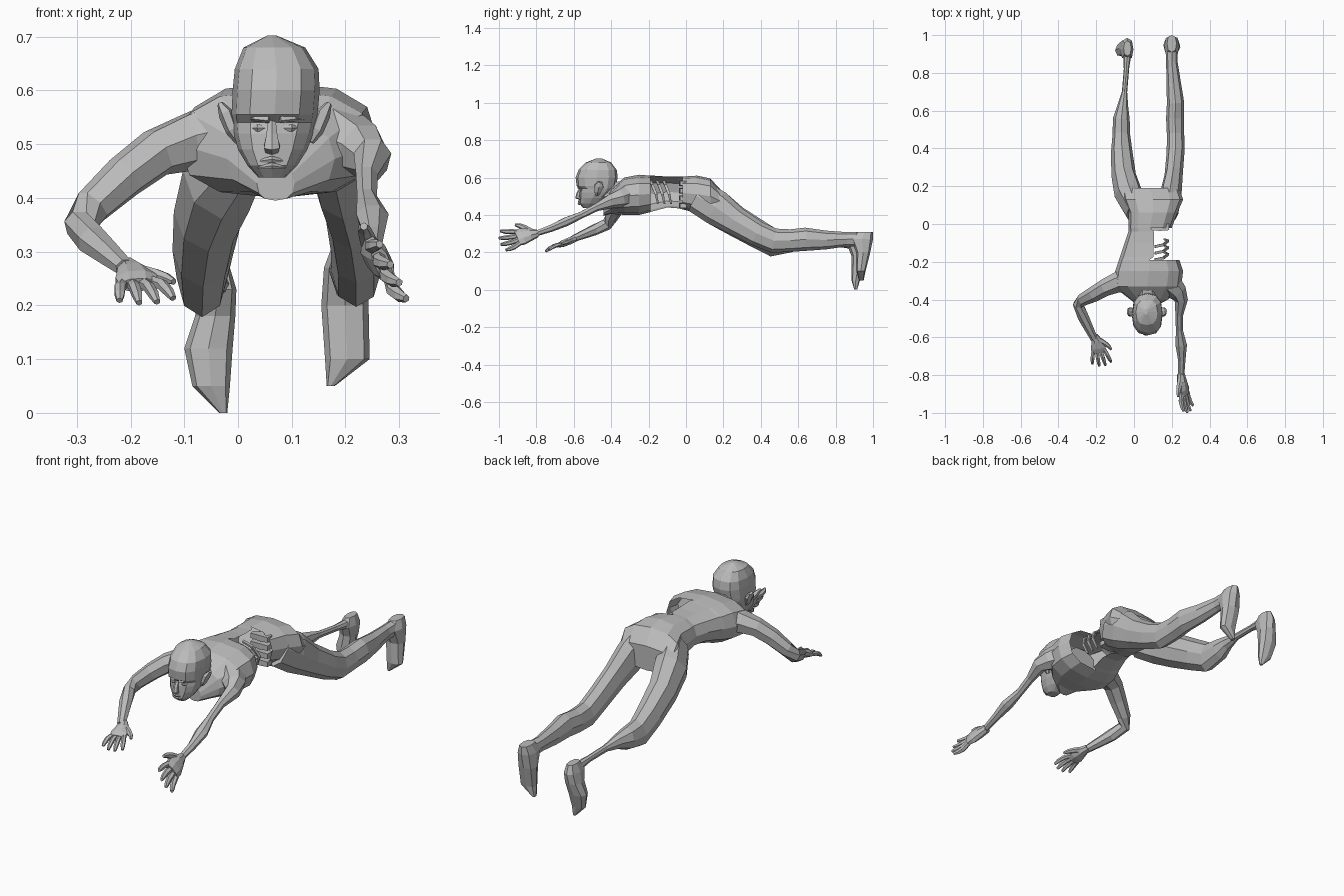
import bpy
import bmesh
from math import cos, sin, pi, copysign
from mathutils import Vector

UNIT = 0.01  # all measurements below are hundredths

default_cube = bpy.data.objects.get("Cube")
if default_cube:
    bpy.data.objects.remove(default_cube)

skin = bpy.data.materials.new("grey_skin")
skin.use_nodes = True
grey = (0.5, 0.5, 0.5, 1)
skin.diffuse_color = grey
skin.node_tree.nodes["Principled BSDF"].inputs["Base Color"].default_value = grey


def loft(name, rings, hole=None):
    """Skin a list of rings with flat quads, cap both ends, optionally drop faces."""
    bm = bmesh.new()
    rows = [[bm.verts.new(Vector(p) * UNIT) for p in ring] for ring in rings]
    for low, high in zip(rows, rows[1:]):
        for i in range(len(low)):
            j = (i + 1) % len(low)
            bm.faces.new((low[i], low[j], high[j], high[i]))
    bm.faces.new(rows[0])
    bm.faces.new(rows[-1])
    bmesh.ops.recalc_face_normals(bm, faces=bm.faces)
    if hole:
        gone = [f for f in bm.faces if hole(f.calc_center_median() / UNIT)]
        bmesh.ops.delete(bm, geom=gone, context="FACES")
    mesh = bpy.data.meshes.new(name)
    bm.to_mesh(mesh)
    bm.free()
    mesh.materials.append(skin)
    obj = bpy.data.objects.new(name, mesh)
    bpy.context.collection.objects.link(obj)


def rounded(value, power):
    return copysign(abs(value) ** power, value)


def section(axis, pos, x0, x1, b0, b1, sides, power):
    """Ring filling a rectangle in the plane across the y or z axis."""
    ring = []
    for i in range(sides):
        angle = 2 * pi * i / sides
        x = (x0 + x1) / 2 + (x1 - x0) / 2 * rounded(cos(angle), power)
        b = (b0 + b1) / 2 + (b1 - b0) / 2 * rounded(sin(angle), power)
        ring.append((x, pos, b) if axis == "y" else (x, b, pos))
    return ring


def stack(name, axis, rows, sides=12, power=0.8, hole=None):
    loft(name, [section(axis, *row, sides, power) for row in rows], hole)


def tube(name, stations, ref=(1, 0, 0), sides=8, phase=0.5):
    """Limb along stations (x, y, z, radius along ref, radius across it)."""
    centres = [Vector(s[:3]) for s in stations]
    rings = []
    for i, (centre, s) in enumerate(zip(centres, stations)):
        ahead = centres[min(i + 1, len(centres) - 1)]
        tangent = (ahead - centres[max(i - 1, 0)]).normalized()
        a = Vector(ref)
        a = (a - tangent * a.dot(tangent)).normalized()
        b = tangent.cross(a)
        turns = [2 * pi * (k + phase) / sides for k in range(sides)]
        rings.append([centre + a * s[3] * cos(t) + b * s[4] * sin(t) for t in turns])
    loft(name, rings)


# Torso, with the left flank torn open
def wound(c):
    return c.x > 10.5 and -19 < c.y < -2


stack("torso", "y", [
    (-44, 3.5, 10.5, 39.5, 46), (-40, -2, 18, 40.5, 54), (-33, -11, 25, 40, 60),
    (-25, -10, 26, 40, 61.5), (-19, -8, 24, 41.5, 61), (-17.5, -7.5, 28, 42, 61),
    (-10, -5, 26, 44, 60.5), (-4, -3, 24, 43.5, 60.5),
    (-2, -3, 20, 43, 60.5), (6, -3, 23, 41, 61), (13, -6, 26, 40.5, 59.5),
    (19, -7, 24, 41, 53)], hole=wound)

# Ribs and flesh strips inside the wound
for n in range(3):
    y = -18 + 3.5 * n
    tube(f"rib_{n + 1}", [
        (11, y - 1, 58, 1, 0.6), (15.5, y, 56, 1, 0.6), (18, y + 2, 51, 1, 0.6),
        (16, y + 3, 46, 0.6, 0.5)], ref=(0, 1, 0), sides=4)
for n in range(4):
    z = 45 + 4 * n
    tube(f"flesh_strip_{n + 1}", [
        (9, -2, z, 2, 1.6), (14, -1.5, z, 3, 2), (18.5, -1.5, z, 2.5, 1.7)],
        ref=(0, 1, 0), sides=4)

# Neck and head
tube("neck", [(7, -30, 53, 8, 6), (7, -38, 52, 6, 6), (7, -46, 52, 5, 5)])
stack("head", "z", [
    (43.8, 3.8, 8.8, -55, -50), (46, 1.8, 11, -57, -46),
    (49, 0, 12.9, -57, -43), (52, -0.8, 14, -57, -39.5),
    (54, -1, 14.5, -56.5, -38), (55.5, -1.2, 14.8, -58.5, -37.5),
    (60, -1, 15.2, -59, -36.5), (64, -0.6, 15, -57.5, -37),
    (68, 1, 12.5, -53.5, -40), (70.2, 5.4, 7.2, -48, -45)])
tube("nose", [(6.3, -56, 54.5, 0.8, 0.8), (6.3, -57.4, 51.5, 1.2, 1.2),
              (6.3, -58, 49.5, 1.7, 1.3), (6.3, -56, 48.5, 1.2, 0.8)], sides=6)
for label, z in (("upper_lip", 47.2), ("lower_lip", 46)):
    tube(label, [(3.8, -56, z - 0.4, 0.3, 0.3), (6.3, -57.2, z, 0.7, 0.7),
                 (8.8, -56, z - 0.4, 0.3, 0.3)], ref=(0, 0, 1), sides=6)

for label, side in (("right", -1), ("left", 1)):
    def at(x):
        return 6.8 + side * x

    tube(label + "_brow", [(at(1), -57.4, 54.6, 0.7, 0.8), (at(3.5), -56.6, 54.9, 0.7, 0.8),
                           (at(6), -53, 54.6, 0.5, 0.6)], ref=(0, 0, 1), sides=5)
    tube(label + "_eye", [(at(1.8), -56, 53, 0.4, 0.4), (at(3), -56, 53, 0.8, 0.8),
                          (at(4.2), -55.2, 53, 0.4, 0.4)], ref=(0, 0, 1), sides=6)
    tube(label + "_ear", [(at(6.6), -47.5, 50.5, 1, 0.8), (at(7.8), -47.3, 52.5, 2, 1.3),
                          (at(8.9), -46.5, 55.5, 2.7, 1.5), (at(10.1), -46, 57.5, 1.4, 0.6)],
         ref=(0, 1, 0), sides=6)

# Arms
up = (0, 0, 1)
tube("right_arm", [
    (0, -29, 52, 8, 8), (-9, -31, 50.5, 5.5, 5.5), (-15, -33.5, 48.5, 4.6, 4.7),
    (-21, -37, 44, 4.2, 4.2), (-27, -40, 38.5, 3.6, 3.4), (-29.5, -42.5, 35, 3.3, 2.9),
    (-27, -49, 32, 3, 3), (-24, -55, 29.5, 2.4, 2.5), (-21, -61, 27, 1.7, 2)],
    ref=up, sides=7)
tube("left_arm", [
    (18, -31, 51, 7, 7), (23, -36, 49, 5.2, 5.2), (25, -40, 47.5, 4, 3.6),
    (24, -48, 44, 2.1, 2.1), (24, -56, 40, 1.9, 1.9), (25, -64, 36.5, 2.5, 3.1),
    (25.3, -72, 33, 2, 2), (25, -81, 29.8, 1.5, 1.6)], ref=up, sides=7)


def hand(label, wrist, forward, spread, size):
    """Flat palm with four fanned fingers and a thumb on the spread side."""
    wrist, d, s = Vector(wrist), Vector(forward).normalized(), Vector(spread).normalized()
    normal = d.cross(s)

    def place(along, across, lift=0):
        return wrist + (d * along + s * across + normal * lift) * size

    def station(point, wide, thick):
        return (*point, wide * size, thick * size)

    tube(label + "_palm", [
        station(place(-1, 0), 1.7, 1.7), station(place(2.5, 0.3), 3.1, 2),
        station(place(6, 0.2), 4.1, 1.9), station(place(8.5, 0), 3.8, 1.3)], ref=s)
    for n in range(4):
        base = 2.9 - 1.9 * n
        fan = base * 0.7
        reach = (8, 9, 8.5, 6.5)[n]
        tube(f"{label}_finger_{n + 1}", [
            station(place(7.5, base), 1.1, 1),
            station(place(7.5 + reach * 0.4, base + fan * 0.5, 0.5), 1.1, 1.1),
            station(place(7.5 + reach * 0.75, base + fan * 0.8, 0.2), 1, 0.95),
            station(place(7.5 + reach, base + fan, -0.4), 0.6, 0.6)], ref=s, sides=6)
    tube(label + "_thumb", [
        station(place(2, 1.5), 1.6, 1.4), station(place(4.5, 4), 1.4, 1.2),
        station(place(6.5, 5.6), 1.1, 1), station(place(8.7, 6.6), 0.6, 0.6)],
        ref=d, sides=6)


hand("right_hand", (-20.5, -60, 27), (0.22, -0.9, -0.36), (1, 0.25, 0.1), 1.03)
hand("left_hand", (25, -80.5, 29.8), (0.2, -1, -0.22), (-0.45, -0.1, 0.89), 1.22)

# Legs: the right shin is worn down to the bone
tube("right_leg", [
    (1, 6, 50, 5.5, 9), (-3, 16, 44, 7.5, 9.5), (-5.5, 26, 37, 6.5, 8.2),
    (-6.5, 38, 30, 5.7, 7.6), (-6.7, 47, 25, 4.7, 7.4), (-6.7, 56, 25.5, 4.4, 5.5),
    (-6, 62, 26, 3, 3.6), (-5, 70, 25.5, 1.4, 1.8), (-4, 82, 24.5, 1.4, 1.6),
    (-3.5, 93, 23.5, 2.5, 2.5)], phase=0)
tube("left_leg", [
    (18, 6, 50, 5.5, 9), (19.5, 16, 44, 5.7, 9.5), (21, 26, 37, 4.8, 7.6),
    (22, 38, 30, 4.7, 6.7), (22, 47, 26.2, 4.6, 6.6), (21.7, 56, 26.3, 4.7, 6),
    (22, 64, 27, 4.6, 6.2), (21, 75, 26.6, 3.8, 5), (20, 86, 27, 3, 3.8),
    (20, 95, 27, 3.2, 4)], phase=0)

# Feet, hanging with the toes down
stack("right_foot", "z", [
    (0, -3.5, -2, 90, 91.5), (5, -8.5, -1.5, 88.5, 93), (12, -10, -1, 88.5, 95.5),
    (18, -8, -0.5, 88.5, 97.5), (23, -7, -0.3, 86.5, 98.5), (27, -5.5, -1.5, 89, 97)],
    sides=8)
stack("left_foot", "z", [
    (5, 16.5, 18, 92.5, 95), (10, 16.2, 24.5, 91, 96), (20, 15.5, 24.3, 91, 98.5),
    (27, 16, 24, 88, 100), (31, 17.5, 22.5, 91, 100)], sides=8)
